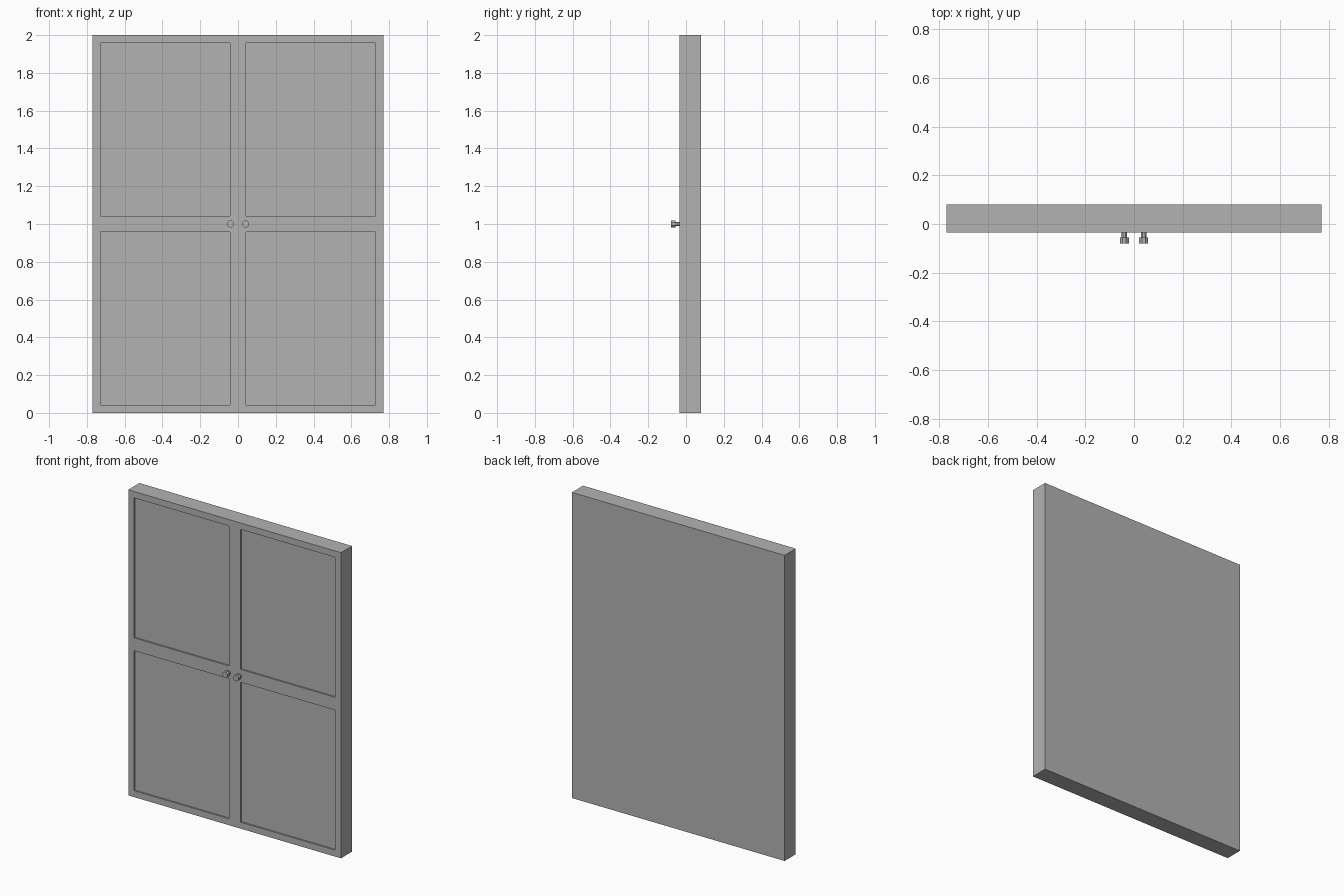
import bpy
import bmesh
from math import pi
from mathutils import Matrix

cube = bpy.data.objects.get("Cube")
if cube:
    bpy.data.objects.remove(cube, do_unlink=True)

HALF_W, HEIGHT = 0.77, 2.0
FRONT, BACK = -0.035, 0.08
RAIL = 0.042        # visible width of the frame bars
RECESS = 0.01       # depth of the sunken panels

grey = bpy.data.materials.new("plain grey")
grey.use_nodes = True
colour = (0.45, 0.45, 0.45, 1)
grey.diffuse_color = colour
grey.node_tree.nodes["Principled BSDF"].inputs["Base Color"].default_value = colour


def finish(bm, name):
    bmesh.ops.recalc_face_normals(bm, faces=bm.faces)
    mesh = bpy.data.meshes.new(name)
    bm.to_mesh(mesh)
    bm.free()
    mesh.materials.append(grey)
    obj = bpy.data.objects.new(name, mesh)
    bpy.context.collection.objects.link(obj)
    return obj


# Door slab with four sunken panels between the rails
bm = bmesh.new()
bmesh.ops.create_cube(bm, size=1)
bmesh.ops.scale(bm, vec=(HALF_W * 2, BACK - FRONT, HEIGHT), verts=bm.verts)
bmesh.ops.translate(bm, vec=(0, (FRONT + BACK) / 2, HEIGHT / 2), verts=bm.verts)


def cut_front(co, axis):
    front = [f for f in bm.faces if f.normal.y < -0.9]
    geom = set(front)
    for f in front:
        geom.update(f.edges, f.verts)
    bmesh.ops.bisect_plane(bm, geom=list(geom), plane_co=co, plane_no=axis)


bm.normal_update()
for x in (-HALF_W + RAIL, -RAIL, RAIL, HALF_W - RAIL):
    cut_front((x, 0, 0), (1, 0, 0))
for z in (RAIL, HEIGHT / 2 - RAIL, HEIGHT / 2 + RAIL, HEIGHT - RAIL):
    cut_front((0, 0, z), (0, 0, 1))
bm.normal_update()


def is_panel(face):
    c = face.calc_center_median()
    return (face.normal.y < -0.9 and RAIL < abs(c.x) < HALF_W - RAIL
            and RAIL < abs(c.z - HEIGHT / 2) < HEIGHT / 2 - RAIL)


panels = [f for f in bm.faces if is_panel(f)]
sunken = bmesh.ops.extrude_discrete_faces(bm, faces=panels)["faces"]
for face in sunken:
    bmesh.ops.translate(bm, vec=(0, RECESS, 0), verts=face.verts)
finish(bm, "double_door")


# Eight-sided knobs: a thin stem and a wider cap
def add_drum(bm, x, radius, y_front, y_back):
    place = (Matrix.Translation((x, (y_front + y_back) / 2, HEIGHT / 2))
             @ Matrix.Rotation(pi / 2, 4, "X") @ Matrix.Rotation(pi / 8, 4, "Z"))
    bmesh.ops.create_cone(bm, cap_ends=True, segments=8, radius1=radius,
                          radius2=radius, depth=y_back - y_front, matrix=place)


for side, x in (("left", 0.04), ("right", -0.04)):
    bm = bmesh.new()
    add_drum(bm, x, 0.012, -0.058, FRONT)
    add_drum(bm, x, 0.02, -0.08, -0.055)
    finish(bm, side + "_knob")
